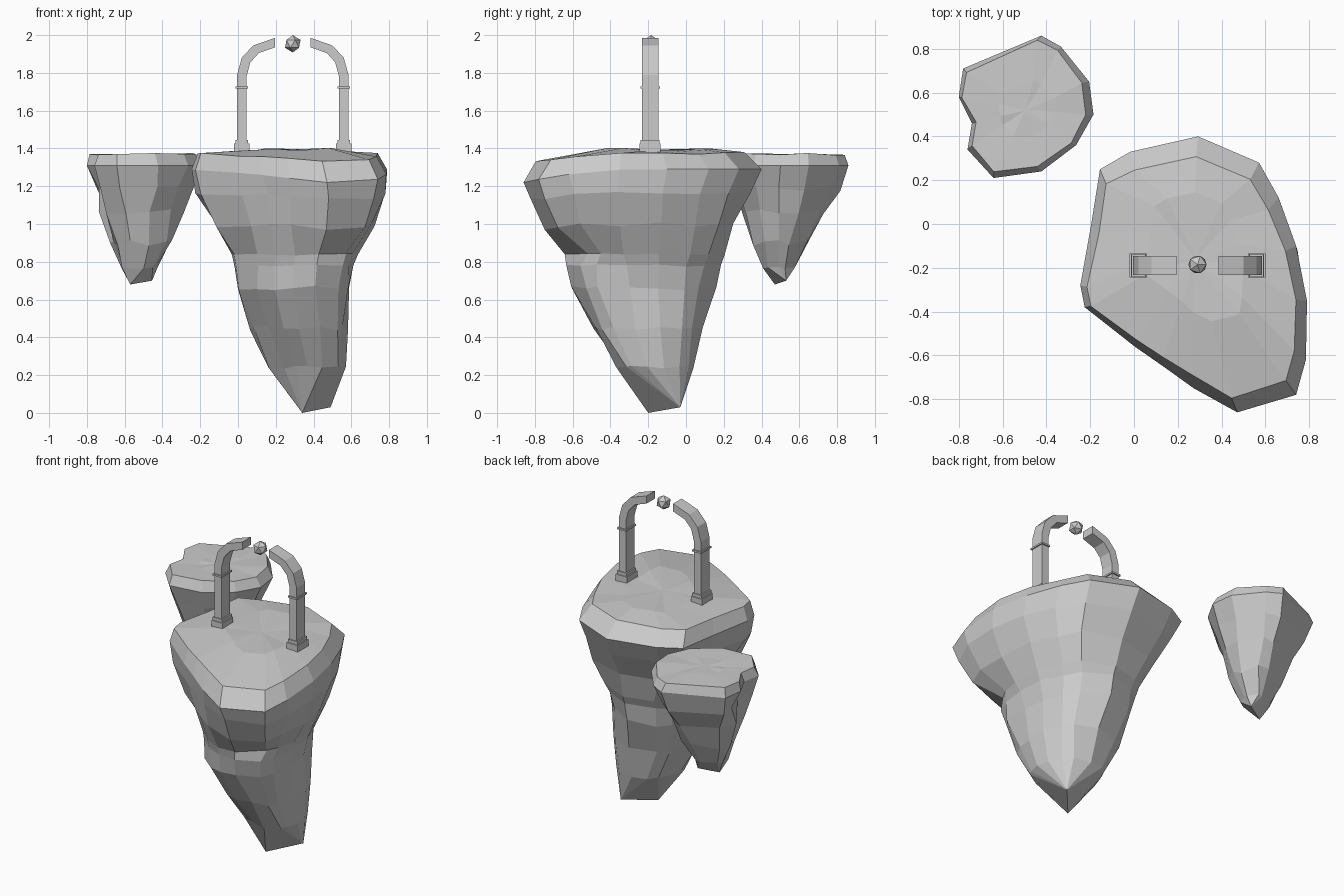
import bpy, bmesh, random
from math import hypot
from mathutils import Vector

if "Cube" in bpy.data.objects:
    bpy.data.objects.remove(bpy.data.objects["Cube"])

random.seed(7)


def loft(name, rings, loc=(0, 0, 0), mirror=False):
    """Skin a stack of equal-length point rings; coincident points are shared."""
    bm = bmesh.new()
    known = {}

    def vert(p):
        key = tuple(round(c, 5) for c in p)
        if key not in known:
            known[key] = bm.verts.new(p)
        return known[key]

    def face(verts):
        verts = list(dict.fromkeys(verts))
        if len(verts) > 2:
            bm.faces.new(verts)

    loops = [[vert(p) for p in ring] for ring in rings]
    n = len(loops[0])
    for a, b in zip(loops, loops[1:]):
        for i in range(n):
            j = (i + 1) % n
            face((a[i], a[j], b[j], b[i]))
    face(loops[0])
    face(loops[-1])
    bmesh.ops.recalc_face_normals(bm, faces=bm.faces)
    me = bpy.data.meshes.new(name)
    bm.to_mesh(me)
    bm.free()
    ob = bpy.data.objects.new(name, me)
    ob.location = loc
    bpy.context.collection.objects.link(ob)
    if mirror:
        ob.modifiers.new("mirror", 'MIRROR')


def normalised(points):
    """Fit an outline to the -1..1 square."""
    lo = [min(p[k] for p in points) for k in (0, 1)]
    hi = [max(p[k] for p in points) for k in (0, 1)]
    return [tuple(2 * (p[k] - lo[k]) / (hi[k] - lo[k]) - 1 for k in (0, 1)) for p in points]


def rock(name, outline, levels, ridge, dent=None):
    """Floating rock: one outline fitted to the extents of every level.
    level = (z, x0, x1, y0, y1, drop of the front edge, jitter, roundness)"""
    shape = normalised(outline)
    rings = []
    for k, (z, x0, x1, y0, y1, drop, jit, rnd) in enumerate(levels):
        soft = normalised([(u + rnd * (u / hypot(u, v) - u), v + rnd * (v / hypot(u, v) - v))
                           for u, v in shape])
        ring = []
        for (u, v), (su, sv) in zip(soft, shape):
            if k == dent and sv < -0.4:            # undercut, deepest at the front right
                v *= 0.8 if su > 0.7 else 0.93 if su > 0 else 1
            p = Vector(((x0 + x1) / 2 + u * (x1 - x0) / 2, (y0 + y1) / 2 + v * (y1 - y0) / 2,
                        z - drop * max(0, -v) ** 2))
            ring.append(p + Vector([random.uniform(-jit, jit) for _ in range(3)]))
        rings.append(ring)
    top = sum(rings[0], Vector()) / len(shape)     # top closes at a point
    foot = [Vector(ridge[0] if u + v < 0 else ridge[1]) for u, v in shape]
    loft(name, [[top] * len(shape)] + rings + [foot])


# Large island
rock("large_island",
     [(.29, .40), (.57, .28), (.66, .12), (.74, -.1), (.79, -.35), (.785, -.62), (.74, -.78),
      (.47, -.86), (.27, -.75), (.13, -.65), (0, -.56), (-.23, -.38), (-.25, -.28),
      (-.2, 0), (-.16, .25), (-.02, .33)],
     [(1.395, .05, .50, -.45, .15, 0, .008, 0),
      (1.375, -.21, .735, -.79, .31, .045, .006, 0),
      (1.29, -.245, .79, -.86, .40, .07, 0, 0),
      (1.17, -.215, .78, -.825, .34, .04, .012, .1),
      (1.0, -.13, .715, -.755, .26, .02, .016, .25),
      (.84, -.035, .635, -.67, .205, 0, .008, .45),
      (.78, -.02, .615, -.64, .18, 0, .006, .5),
      (.66, 0, .60, -.61, .15, 0, .014, .55),
      (.45, .07, .585, -.49, .09, 0, .014, .6),
      (.24, .17, .56, -.36, .05, 0, .012, .6)],
     [(.34, -.2, 0), (.49, -.03, .03)], dent=5)

# Small island
rock("small_island",
     [(-.42, .86), (-.33, .81), (-.2, .65), (-.18, .5), (-.26, .36), (-.42, .24),
      (-.64, .21), (-.76, .34), (-.74, .46), (-.80, .58), (-.78, .71)],
     [(1.37, -.62, -.36, .40, .66, 0, .004, .5),
      (1.37, -.78, -.22, .235, .835, 0, .006, 0),
      (1.31, -.80, -.185, .21, .86, 0, 0, 0),
      (1.19, -.75, -.25, .26, .81, 0, .016, .2),
      (1.06, -.72, -.29, .31, .74, 0, .018, .4),
      (.90, -.665, -.35, .355, .655, 0, .016, .6),
      (.77, -.62, -.43, .41, .58, 0, .01, .8)],
     [(-.57, .47, .68), (-.455, .53, .70)])

# Broken arch: each part is one side, mirrored about the arch centre
centre = (.29, -.19, 0)
hy = .044
leg = [(-.295, 1.40, -.245, 1.40), (-.295, 1.79, -.245, 1.78), (-.27, 1.88, -.225, 1.855),
       (-.21, 1.945, -.18, 1.905), (-.095, 1.985, -.095, 1.935)]
loft("arch_leg", [[(xo, -hy, zo), (xi, -hy, zi), (xi, hy, zi), (xo, hy, zo)]
                  for xo, zo, xi, zi in leg], centre, True)


def block(name, sections):
    loft(name, [[(-.27 + sx * hx, sy * wy, z) for sx, sy in ((-1, -1), (1, -1), (1, 1), (-1, 1))]
                for z, hx, wy in sections], centre, True)


block("arch_plinth", [(1.36, .04, .055), (1.425, .04, .055), (1.426, .034, .05), (1.446, .034, .05)])
block("arch_collar", [(1.717, .032, .052), (1.728, .032, .052)])

# Floating gem between the arch ends
bpy.ops.mesh.primitive_ico_sphere_add(subdivisions=1, radius=.046, location=(.29, -.185, 1.954))
bpy.context.object.name = "floating_gem"
